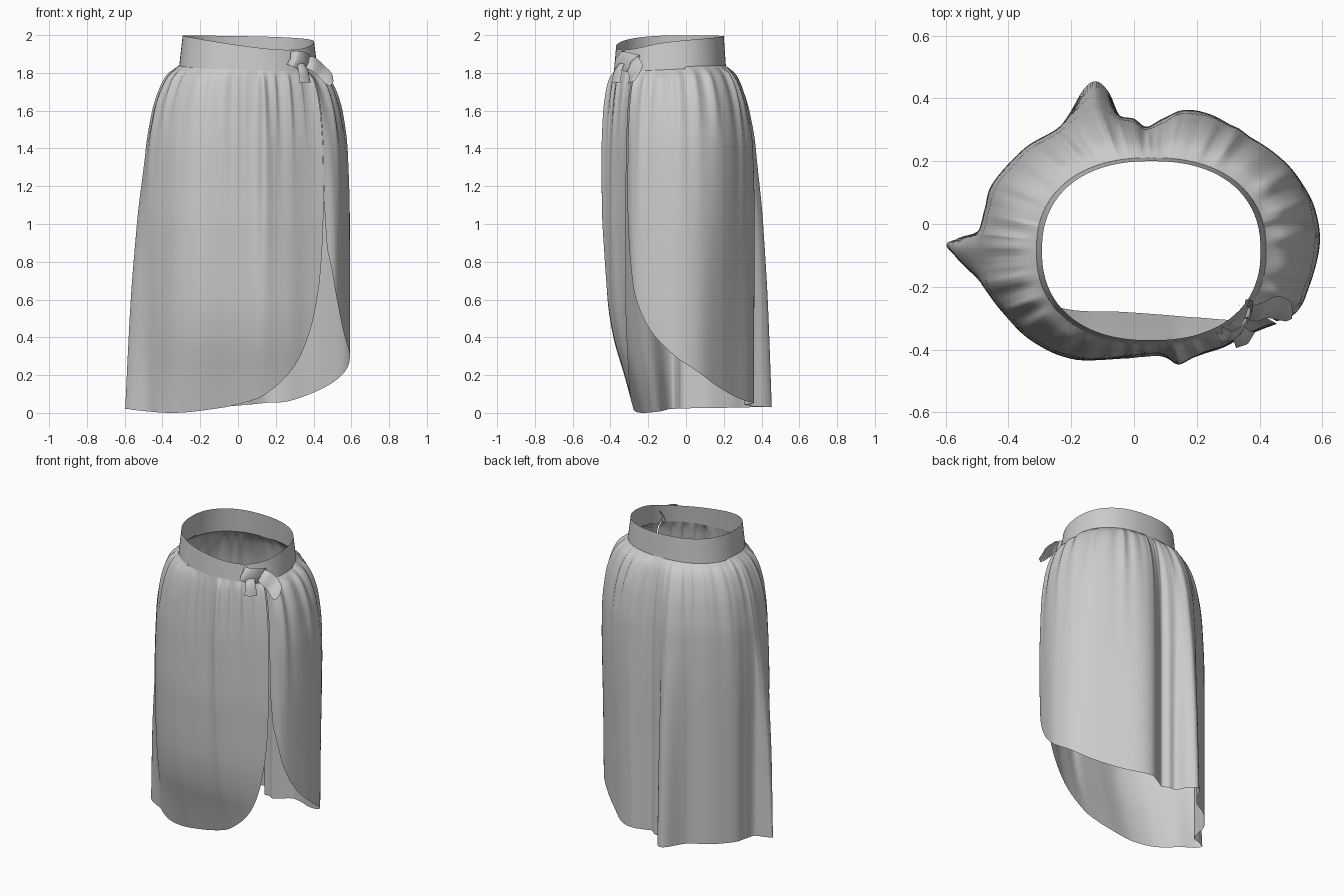
import bpy, bmesh, math, random
from mathutils import Vector

if "Cube" in bpy.data.objects:
    bpy.data.objects.remove(bpy.data.objects["Cube"])

random.seed(4)
CX, CY = 0.055, -0.085


def interp(x, pts):
    """Smooth monotone curve through (x, value) pairs."""
    if x <= pts[0][0]:
        return pts[0][1]
    if x >= pts[-1][0]:
        return pts[-1][1]
    i = next(k for k in range(len(pts) - 1) if x <= pts[k + 1][0])
    sl = [(b[1] - a[1]) / (b[0] - a[0]) for a, b in zip(pts, pts[1:])]

    def tangent(k):
        if k == 0 or k == len(pts) - 1:
            return sl[0] if k == 0 else sl[-1]
        a, b = sl[k - 1], sl[k]
        return 2 * a * b / (a + b) if a * b > 0 else 0
    h = pts[i + 1][0] - pts[i][0]
    t = (x - pts[i][0]) / h
    return (pts[i][1] * (1 + 2 * t) * (1 - t) ** 2 + pts[i + 1][1] * t * t * (3 - 2 * t)
            + h * tangent(i) * t * (1 - t) ** 2 - h * tangent(i + 1) * t * t * (1 - t))


def smooth_path(pts, n):
    """Catmull-Rom curve through the points."""
    p = [Vector(q) for q in pts]
    p = [2 * p[0] - p[1]] + p + [2 * p[-1] - p[-2]]
    out = []
    for i in range(1, len(p) - 2):
        a, b, c, d = p[i - 1:i + 3]
        for k in range(n):
            t = k / n
            out.append(0.5 * (2 * b + (c - a) * t + (2 * a - 5 * b + 4 * c - d) * t * t
                              + (3 * b - a - 3 * c + d) * t ** 3))
    return out + [p[-2]]


def sheet(name, columns, angle=60):
    """Make a smooth cloth surface from equally long columns of points."""
    bm = bmesh.new()
    vs = [[bm.verts.new(p) for p in col] for col in columns]
    for a, b in zip(vs, vs[1:]):
        for i in range(len(a) - 1):
            bm.faces.new((a[i], a[i + 1], b[i + 1], b[i]))
    bmesh.ops.remove_doubles(bm, verts=bm.verts, dist=1e-5)
    bmesh.ops.recalc_face_normals(bm, faces=bm.faces)
    me = bpy.data.meshes.new(name)
    bm.to_mesh(me)
    bm.free()
    ob = bpy.data.objects.new(name, me)
    bpy.context.collection.objects.link(ob)
    bpy.ops.object.select_all(action='DESELECT')
    ob.select_set(True)
    bpy.context.view_layer.objects.active = ob
    bpy.ops.object.shade_smooth_by_angle(angle=math.radians(angle))


def waist(a, hx, hy):
    """Rounded oval around the waist, by direction."""
    c, s, n = math.cos(a), math.sin(a), 2.3
    r = (abs(c / hx) ** n + abs(s / hy) ** n) ** (-1 / n)
    return CX + r * c, CY + r * s


def band_bottom(x, y):
    return interp(y, [(-.38, 1.815), (-.1, 1.83), (.2, 1.84)]) - 0.03 * x * (y < 0)


def band_top(x, y):
    z = interp(y, [(-.37, 1.947), (-.1, 1.983), (.2, 1.995)])
    return z - x * interp(y, [(-.37, .13), (-.1, .05), (.2, .02)])


# waistband
cols = []
for i in range(97):
    a = math.tau * i / 96
    x0, y0 = waist(a, 0.366, 0.296)
    x1, y1 = waist(a, 0.348, 0.285)
    z0, z1 = band_bottom(x0, y0), band_top(x1, y1)
    cols.append([(x0 + (x1 - x0) * t, y0 + (y1 - y0) * t, z0 + (z1 - z0) * t)
                 for t in (0, 0.33, 0.67, 1)])
sheet("waistband", cols)

# skirt outline near the hem, seen from above, from the slit round the back to the slit
lower = [(.455, -.31), (.52, -.28), (.565, -.18), (.592, -.05), (.56, .07), (.465, .165),
         (.35, .255), (.245, .335), (.16, .36), (.09, .335), (.04, .31), (0, .335),
         (-.045, .345), (-.08, .42), (-.12, .455), (-.16, .43), (-.21, .345),
         (-.25, .3), (-.35, .24), (-.45, .13), (-.475, .05), (-.495, -.02),
         (-.56, -.045), (-.598, -.075), (-.57, -.13), (-.48, -.2), (-.42, -.28),
         (-.33, -.37), (-.2, -.43), (-.05, -.43), (.08, -.43), (.14, -.425),
         (.2, -.415), (.28, -.395), (.35, -.36), (.41, -.335), (.455, -.318)]
# higher up: fuller back right, no side and back folds yet, one soft fold in front
upper = list(lower)
for k, q in {4: (.57, .08), 5: (.5, .2), 6: (.38, .29), 7: (.25, .355), 8: (.16, .365),
             13: (-.08, .36), 14: (-.12, .375), 15: (-.16, .36), 16: (-.21, .335),
             22: (-.492, -.04), 23: (-.49, -.08), 24: (-.485, -.13), 30: (.08, -.415),
             31: (.14, -.455), 32: (.2, -.425)}.items():
    upper[k] = q
# profiles by height: flare, growth of the folds, inward tuck of the front hem
flare = [(0, 1), (1.0, 1), (1.4, .93), (1.6, .78), (1.7, .62), (1.79, .36), (1.84, 0)]
grow = [(0, 1), (.6, .72), (1.0, .42), (1.4, .1), (1.7, 0)]
tuck = [(0, .58), (.2, .72), (.4, .87), (.6, .95), (1.0, 1)]
# hem height: right panel by y, front panel by x
hem_right = [(-.31, 1.14), (-.303, .85), (-.28, .62), (-.2, .43), (-.1, .33), (.1, .2),
             (.2, .14), (.35, .06), (.45, .03)]
hem_front = [(-.6, .02), (-.35, 0), (-.1, .025), (.1, .075), (.2, .14), (.3, .25),
             (.38, .43), (.43, .68), (.447, .9), (.455, 1.14)]
waves = [(random.randint(14, 50), random.uniform(0, 6.28), random.uniform(.5, 1)) for _ in range(6)]

cols = []
ROWS = 44
for k, (p, q) in enumerate(zip(smooth_path(lower, 10), smooth_path(upper, 10))):
    # hem height of this column
    if k < 160:
        zb = interp(q.y, hem_right)
        if p.x < 0.3:
            zb = min(zb, interp(p.x, [(-.1, .03), (.2, .06), (.3, .09)]))
    elif k < 240:
        zb = .03 - .01 * (k - 160) / 80
    else:
        zb = interp(p.x, hem_front)
    a = math.atan2(q.y - CY, q.x - CX)
    wx, wy = waist(a, 0.366, 0.296)
    zt = band_bottom(wx, wy)
    gather = sum(m * (1 - 2 * abs(math.sin(f * a / 2 + ph))) for f, ph, m in waves) / 4
    length = .55 + .45 * math.sin(7 * a + 1) * math.sin(3 * a)
    col = []
    for j in range(ROWS + 1):
        z = zt + (zb - zt) * (j / ROWS) ** 1.6
        h = z * 1.84 / zt
        g = interp(h, grow)
        c = q.lerp(p, g)
        f = interp(h, flare)
        x, y = wx + (c.x - wx) * f, wy + (c.y - wy) * f
        amp = 0.015 * interp(h, [(.9, 0), (1.4, .45 * length), (1.7, .9), (1.79, 1), (1.84, 0)])
        x += math.cos(a) * gather * amp
        y += math.sin(a) * gather * amp
        if y < -.05:
            y = -.05 + (y + .05) * interp(z, tuck)
        col.append((x, y, z))
    cols.append(col)
sheet("skirt_panel", cols, 75)


# tied bow: knot and two loose ends
def ribbon(name, centre, half):
    c, h = smooth_path(centre, 6), smooth_path(half, 6)
    sheet(name, [[p - q, p + Vector((0.008, -0.012, 0)), p + q] for p, q in zip(c, h)])


ribbon("bow_knot",
       [(.27, -.335, 1.88), (.3, -.36, 1.875), (.345, -.32, 1.86), (.37, -.26, 1.85), (.345, -.25, 1.86)],
       [(.01, .01, .035), (.015, .02, .04), (.01, .01, .05), (.01, .01, .045), (.01, .01, .03)])
ribbon("bow_long_end",
       [(.36, -.28, 1.86), (.4, -.28, 1.845), (.44, -.265, 1.81), (.475, -.275, 1.775), (.495, -.29, 1.745)],
       [(.01, .02, .03), (.01, .03, .035), (.015, .035, .03), (.02, .03, .025), (.01, .02, .015)])
ribbon("bow_short_end",
       [(.33, -.34, 1.85), (.345, -.36, 1.81), (.355, -.37, 1.75)],
       [(.02, .015, 0), (.025, .02, 0), (.03, .025, 0)])
